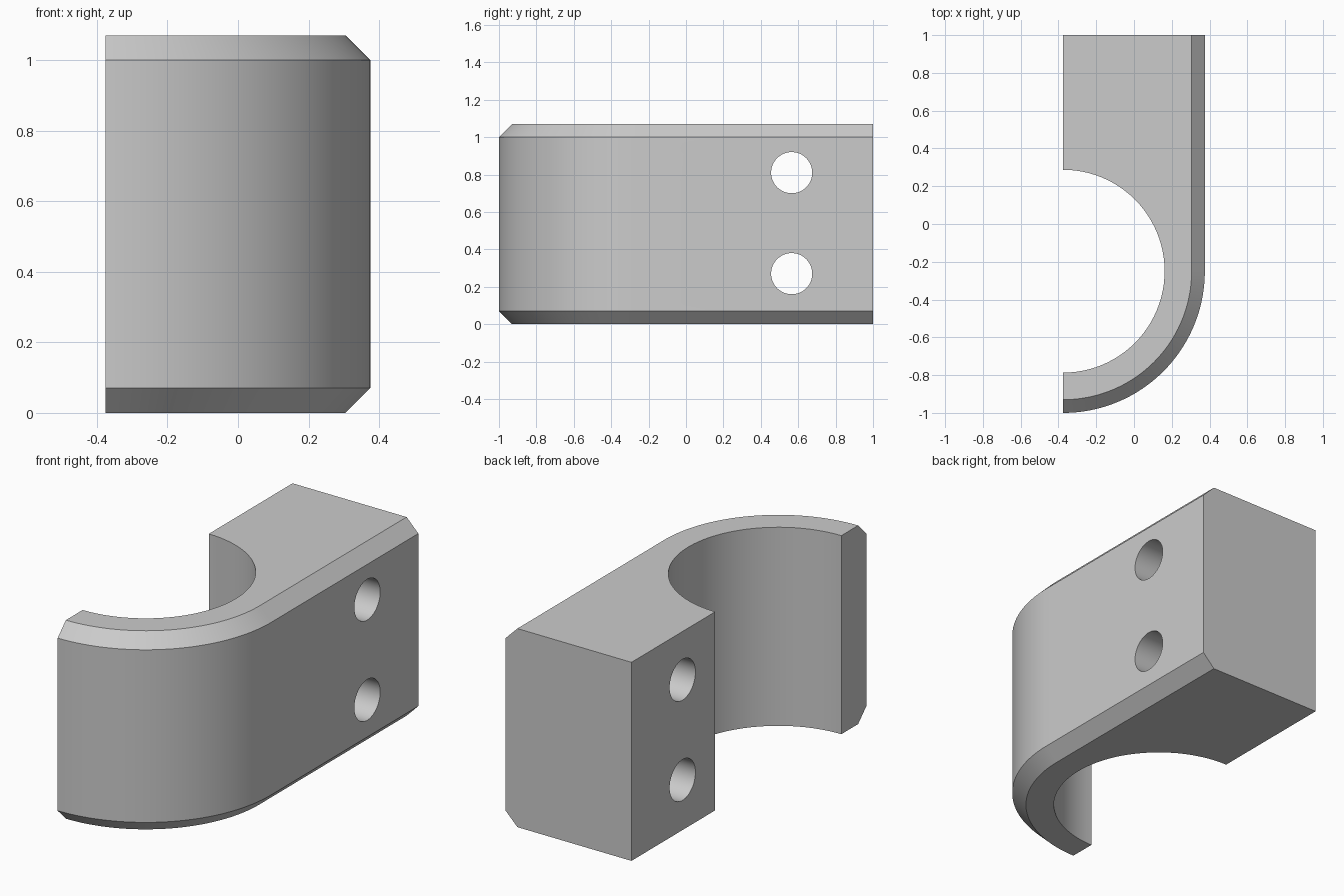
import bpy, bmesh
from math import sin, cos, pi, radians

cube = bpy.data.objects.get("Cube")
if cube:
    bpy.data.objects.remove(cube, do_unlink=True)

CX, CY = -0.375, -0.25          # centre of the hook's arcs
OUTER, INNER = 0.75, 0.537
HEIGHT, CHAMFER = 1.07, 0.07
BACK, SEGMENTS = 1.0, 48

grey = bpy.data.materials.new("plain grey")
grey.use_nodes = True
grey.diffuse_color = (0.6, 0.6, 0.6, 1)
grey.node_tree.nodes["Principled BSDF"].inputs["Base Color"].default_value = (0.6, 0.6, 0.6, 1)


def arc(radius, start, end):
    return [(CX + radius * cos(start + (end - start) * i / SEGMENTS),
             CY + radius * sin(start + (end - start) * i / SEGMENTS))
            for i in range(SEGMENTS + 1)]


def outline(inset):
    """Hook outline: outer arc, straight back block, then the round recess."""
    radius = OUTER - inset
    return (arc(radius, -pi / 2, 0) + [(CX + radius, BACK), (CX, BACK)]
            + arc(INNER, pi / 2, -pi / 2))


# Hook body: outlines stacked with chamfered outer rims
bm = bmesh.new()
levels = [(0, CHAMFER), (CHAMFER, 0), (HEIGHT - CHAMFER, 0), (HEIGHT, CHAMFER)]
rings = [[bm.verts.new((x, y, z)) for x, y in outline(inset)] for z, inset in levels]
for low, high in zip(rings, rings[1:]):
    for i in range(len(low)):
        j = (i + 1) % len(low)
        bm.faces.new((low[i], low[j], high[j], high[i]))
bm.faces.new(rings[0][::-1])
bm.faces.new(rings[-1])
# Merge the coplanar strips of the flat and recessed walls
bmesh.ops.dissolve_limit(bm, angle_limit=radians(0.1), verts=bm.verts, edges=bm.edges)
bmesh.ops.recalc_face_normals(bm, faces=bm.faces)
mesh = bpy.data.meshes.new("hook_body")
bm.to_mesh(mesh)
bm.free()
body = bpy.data.objects.new("hook_body", mesh)
bpy.context.collection.objects.link(body)
mesh.materials.append(grey)

# Two screw holes through the back block
for name, z in (("lower", 0.27), ("upper", 0.81)):
    bpy.ops.mesh.primitive_cylinder_add(vertices=48, radius=0.11, depth=2,
                                        location=(0, 0.565, z), rotation=(0, pi / 2, 0))
    cutter = bpy.context.object
    cutter.name = name + "_hole_cutter"
    cutter.data.materials.append(grey)
    hole = body.modifiers.new(name + "_hole", 'BOOLEAN')
    hole.operation, hole.solver, hole.object = 'DIFFERENCE', 'EXACT', cutter
    bpy.ops.object.select_all(action='DESELECT')
    body.select_set(True)
    bpy.context.view_layer.objects.active = body
    bpy.ops.object.modifier_apply(modifier=hole.name)
    bpy.data.objects.remove(cutter, do_unlink=True)

# Smooth curves, crisp edges
bpy.ops.object.shade_smooth_by_angle(angle=radians(30))
